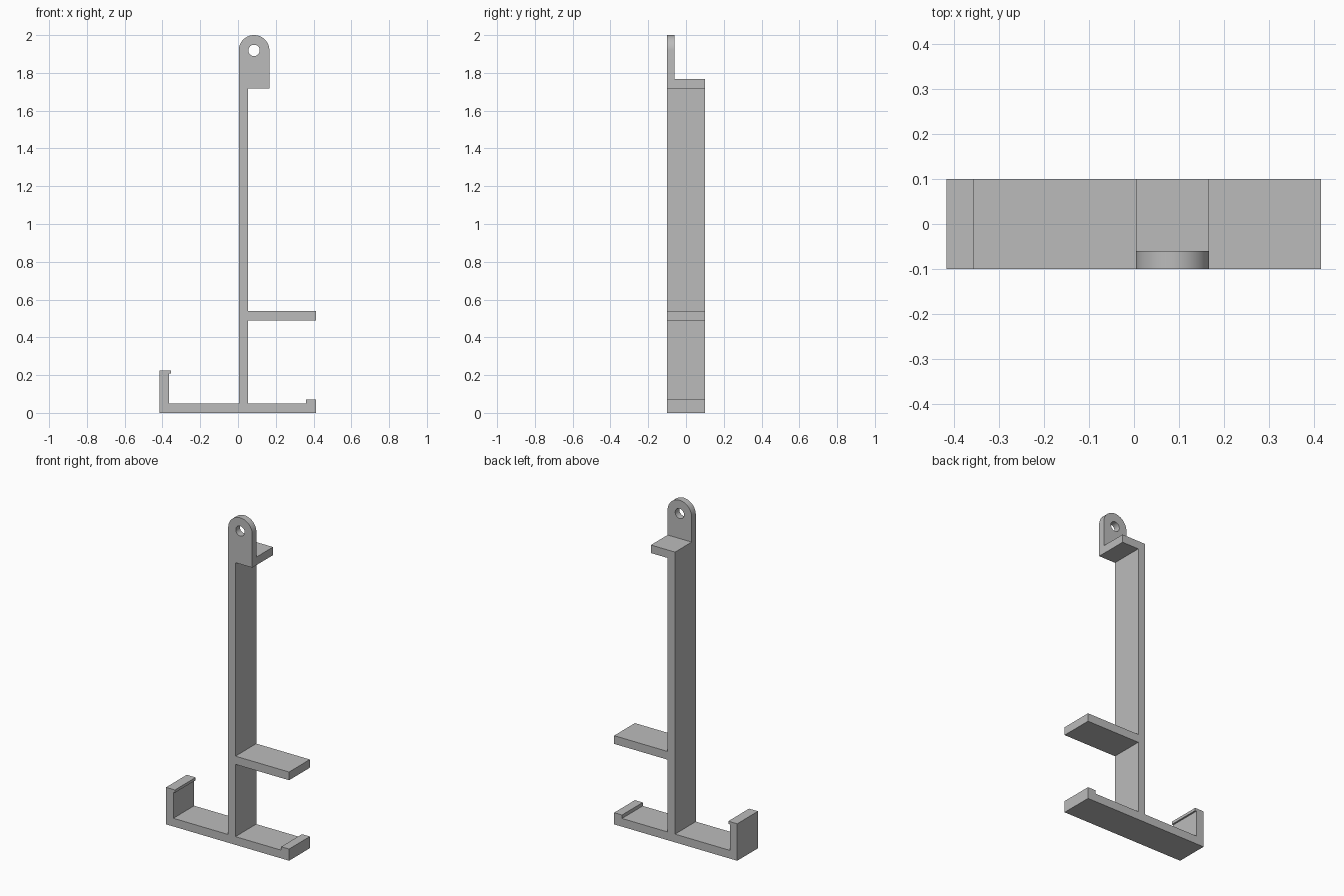
import bpy
import bmesh
import math

cube = bpy.data.objects.get("Cube")
if cube:
    bpy.data.objects.remove(cube, do_unlink=True)

grey = bpy.data.materials.new("plain grey")
grey.use_nodes = True
colour = (0.5, 0.5, 0.5, 1)
grey.diffuse_color = colour
grey.node_tree.nodes["Principled BSDF"].inputs["Base Color"].default_value = colour


def extrude_profile(name, points, y_front, y_back):
    """Extrude a closed x-z outline from y_front to y_back."""
    bm = bmesh.new()
    face = bm.faces.new([bm.verts.new((x, y_front, z)) for x, z in points])
    moved = bmesh.ops.extrude_face_region(bm, geom=[face])["geom"]
    verts = [v for v in moved if isinstance(v, bmesh.types.BMVert)]
    bmesh.ops.translate(bm, verts=verts, vec=(0, y_back - y_front, 0))
    bmesh.ops.recalc_face_normals(bm, faces=bm.faces)
    mesh = bpy.data.meshes.new(name)
    bm.to_mesh(mesh)
    bm.free()
    mesh.materials.append(grey)
    obj = bpy.data.objects.new(name, mesh)
    bpy.context.collection.objects.link(obj)
    return obj


def arc(cx, cz, radius, start, end, steps):
    angles = [math.radians(start + (end - start) * i / steps) for i in range(steps + 1)]
    return [(cx + radius * math.cos(a), cz + radius * math.sin(a)) for a in angles]


FRONT, BACK = -0.1, 0.1
LEFT, RIGHT = -0.415, 0.414          # ends of the base
STEM_A, STEM_B = 0.004, 0.053        # stem sides
TAB_B = 0.166                        # outer side of the top plate and tab
PLATE_TOP = 1.767

# Base with lipped ends, stem, shelf and top plate in one outline
frame_outline = [
    (LEFT, 0), (RIGHT, 0), (RIGHT, 0.071), (0.361, 0.071), (0.361, 0.05),
    (STEM_B, 0.05), (STEM_B, 0.49), (RIGHT, 0.49), (RIGHT, 0.54),
    (STEM_B, 0.54), (STEM_B, 1.718), (TAB_B, 1.718), (TAB_B, PLATE_TOP),
    (STEM_A, PLATE_TOP), (STEM_A, 0.05), (-0.365, 0.05), (-0.365, 0.208),
    (-0.355, 0.208), (-0.355, 0.225), (LEFT, 0.225),
]
extrude_profile("bracket_frame", frame_outline, FRONT, BACK)

# Round-topped hanging tab on the front edge of the plate
radius = (TAB_B - STEM_A) / 2
cx, cz = (STEM_A + TAB_B) / 2, 2 - radius
tab_outline = [(STEM_A, PLATE_TOP), (TAB_B, PLATE_TOP)] + arc(cx, cz, radius, 0, 180, 32)
tab = extrude_profile("hanging_tab", tab_outline, FRONT, -0.06)

# Screw hole through the tab
cutter = extrude_profile("hole_cutter", arc(cx, cz, 0.03, 0, 360, 32)[:-1], -0.2, 0)
cutter.hide_render = True
cutter.hide_set(True)
hole = tab.modifiers.new("screw_hole", "BOOLEAN")
hole.operation = "DIFFERENCE"
hole.solver = "EXACT"
hole.object = cutter

# Apply the cut, then smooth the round surfaces
bpy.ops.object.select_all(action="DESELECT")
bpy.context.view_layer.objects.active = tab
tab.select_set(True)
bpy.ops.object.modifier_apply(modifier=hole.name)
bpy.data.objects.remove(cutter, do_unlink=True)
bpy.ops.object.shade_smooth_by_angle(angle=math.radians(30))
